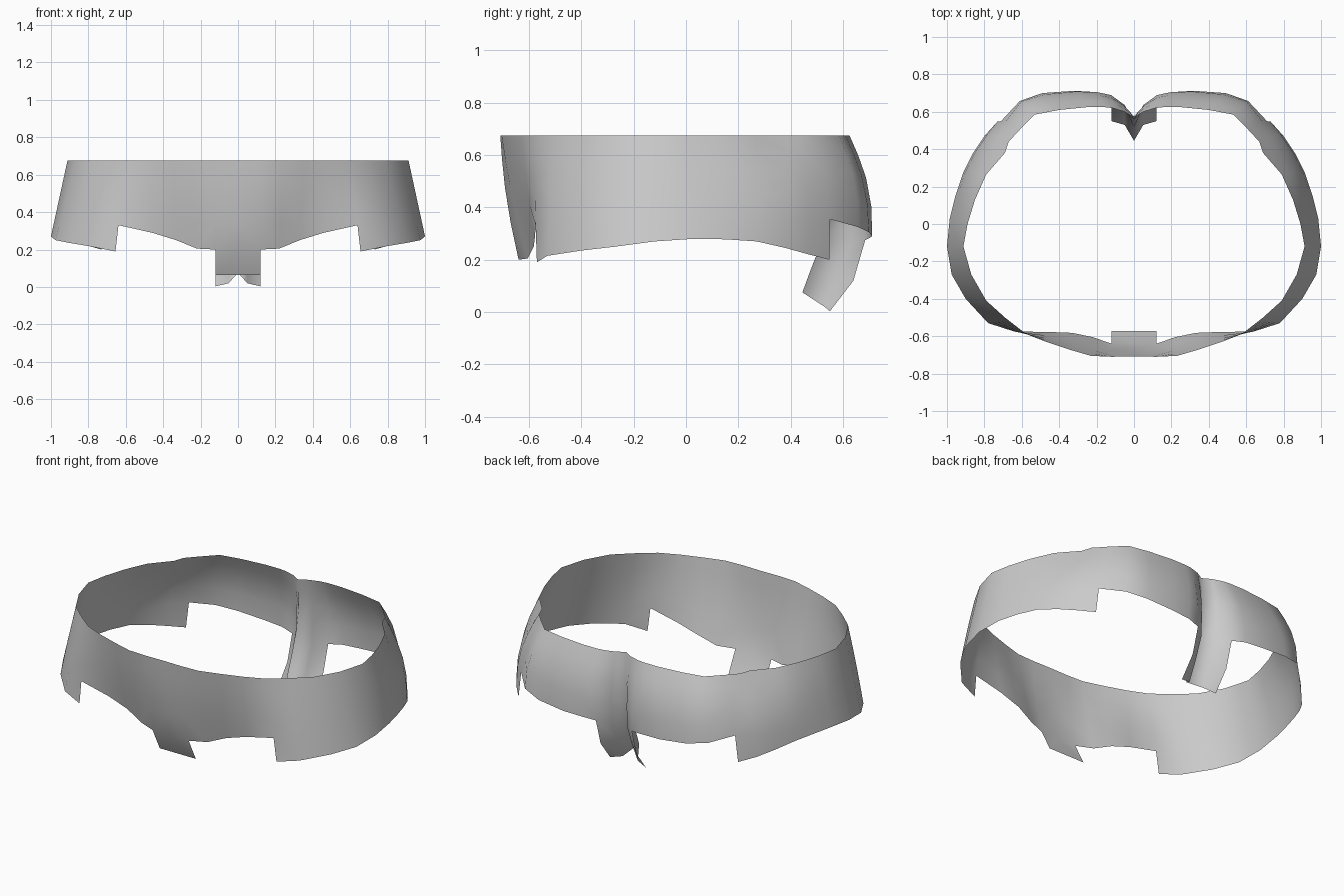
import bpy, bmesh, math
from mathutils import Vector

if "Cube" in bpy.data.objects:
    bpy.data.objects.remove(bpy.data.objects["Cube"])

TOP = 0.675
# Half of the band, from front centre round to back centre.
# Each column: top x, top y, bottom x, bottom y, bottom z, outward bulge
FRONT = [
    (0, -.708, 0, -.64, .20, .012), (.12, -.71, .12, -.64, .20, .012),
    (.23, -.705, .22, -.605, .205, .01), (.35, -.67, .33, -.582, .25, .008),
    (.47, -.63, .46, -.577, .29, .005),
]
SIDE = [
    (.59, -.578, .655, -.57, .19, .005), (.69, -.50, .78, -.53, .215, .005),
    (.79, -.41, .90, -.40, .235, .003), (.87, -.27, .975, -.27, .25, 0),
    (.912, -.12, 1.0, -.12, .27, 0), (.89, 0, .985, .03, .28, .005),
    (.85, .13, .955, .15, .278, .012), (.79, .265, .915, .27, .27, .025),
    (.69, .38, .86, .38, .245, .04), (.67, .44, .80, .47, .22, .035),
    (.61, .505, .73, .548, .20, .03),
]
BACK = [
    (.53, .585, .61, .658, .325, .03), (.40, .61, .49, .70, .305, .03),
    (.25, .625, .32, .712, .29, .03), (.16, .625, .20, .705, .285, .03),
    (.115, .62, .12, .685, .275, .03), (.05, .60, .05, .63, .26, .02),
    (0, .57, 0, .515, .26, .03),
]


def profile(col, t):
    """Point on a column, t = 0 at the top edge and 1 at the bottom."""
    tx, ty, bx, by, bz, bulge = col
    p = Vector((tx, ty, TOP)).lerp(Vector((bx, by, bz)), t)
    out = Vector((p.x, p.y, 0)).normalized()
    return p + out * bulge * math.sin(math.pi * t)


bm = bmesh.new()


def column(col, hem=None):
    """Vertices from the top edge to the hem line."""
    end = 1 if hem is None else (TOP - hem) / (TOP - col[4])
    return [bm.verts.new(profile(col, t * end)) for t in (0, .2, .42, .7, 1)]


def strip(cols):
    for a, b in zip(cols, cols[1:]):
        for j in range(len(a) - 1):
            bm.faces.new((a[j], a[j + 1], b[j + 1], b[j]))


# Main band
front = [column(c) for c in FRONT]
side = [column(c, .33 + .0025 * i) for i, c in enumerate(SIDE)]
back = [column(c) for c in BACK]
strip(front + side + back)

# Lower side panel, stepping down from the band
strip([[c[-1], bm.verts.new(d[2:5])] for c, d in zip(side, SIDE)])

# Front tab
strip([[c[-1], bm.verts.new((x, -.572, .065))]
       for c, x in zip(front[:2], (0, .12))])

# Back tab, folded in along the centre crease
tips = [((.12, .64, .12), (.12, .55, .003)),
        ((.05, .585, .14), (.05, .53, .02)),
        ((0, .478, .165), (0, .445, .075))]
strip([[c[-1]] + [bm.verts.new(p) for p in t] for c, t in zip(back[-3:], tips)])

mesh = bpy.data.meshes.new("waist_band")
bm.to_mesh(mesh)
bm.free()
band = bpy.data.objects.new("waist_band", mesh)
bpy.context.collection.objects.link(band)

grey = bpy.data.materials.new("grey_cloth")
grey.diffuse_color = (.6, .6, .6, 1)
grey.use_nodes = True
grey.node_tree.nodes["Principled BSDF"].inputs["Base Color"].default_value = grey.diffuse_color
mesh.materials.append(grey)

bpy.context.view_layer.objects.active = band
band.select_set(True)
bpy.ops.object.shade_smooth_by_angle(angle=math.radians(50))

# Mirrored other half
mirror = band.modifiers.new("mirror", 'MIRROR')
mirror.use_axis = (True, False, False)
mirror.use_clip = True
mirror.merge_threshold = .001
